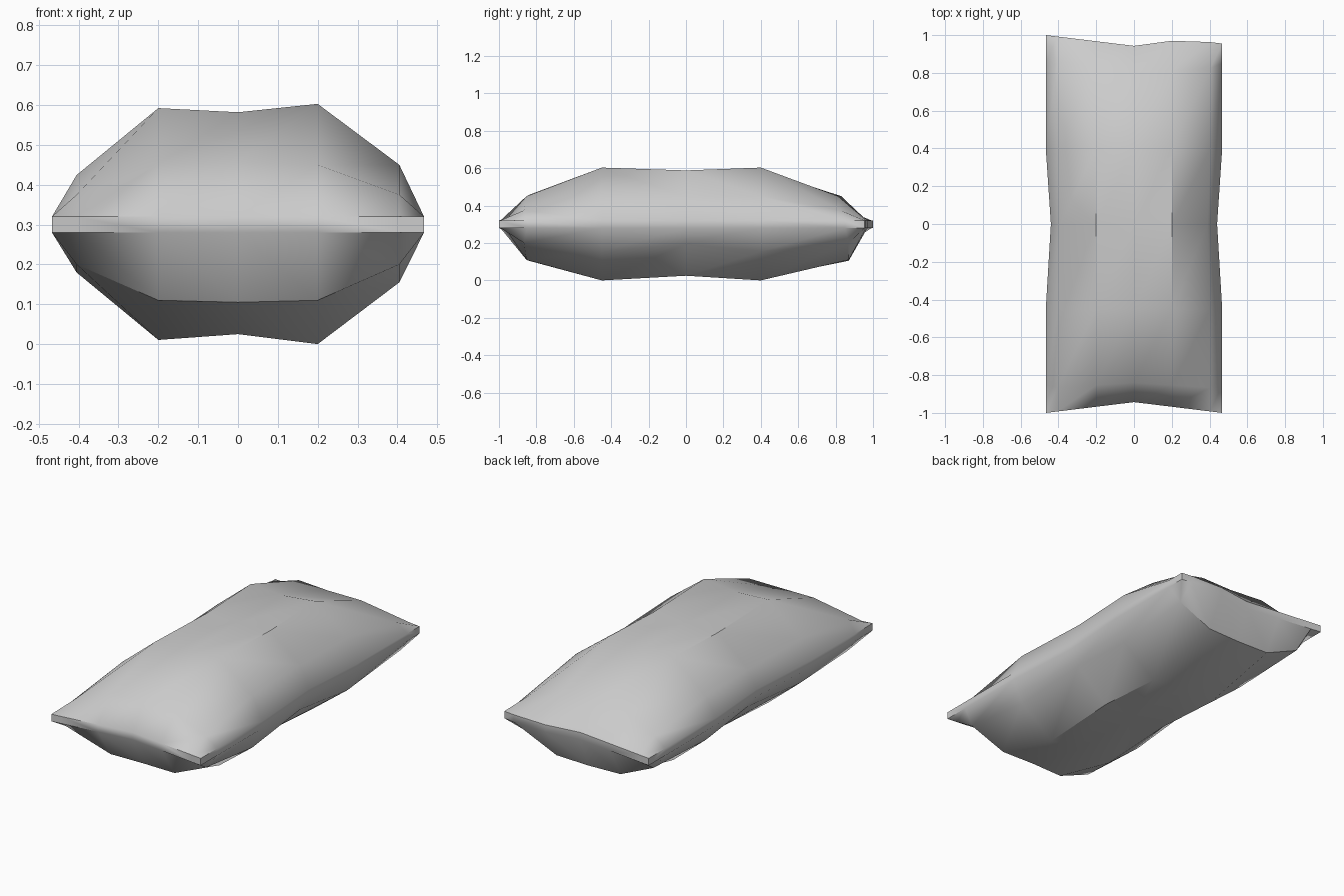
import bpy, bmesh

if "Cube" in bpy.data.objects:
    bpy.data.objects.remove(bpy.data.objects["Cube"])

MID = 0.30
# Puffiness of one quarter: rows run centre -> end seam, columns centre -> side seam
TOP = [[.282, .288, .145, .02],
       [.282, .303, .150, .02],
       [.157, .150, .075, .02],
       [.020, .020, .020, .02]]
BOTTOM = [[.275, .275, .105, .02],
          [.275, .300, .145, .02],
          [.195, .190, .100, .02],
          [.020, .020, .020, .02]]
XS = [0, .2, .405, .467]
LEFT = [1, .965, .83, 1]          # slightly flatter left half


def point(i, j, side):
    a, b = abs(i), abs(j)
    # Sides pinch in at the middle
    x = XS[a] - (.027 if a == 3 else .015 if a == 2 else 0) * (b == 0)
    # Ends bow inwards, with the back right corner pulled in
    t = XS[a] / XS[3]
    seam, inner = .943 + .057 * t, .84 + .03 * t
    if j > 0:
        if i > 0:
            seam = [.945, .97, .963, .955][a]
        inner = (.80 + (.03 if i > 0 else .07) * t) if side > 0 else .87
    y = [0, .43, inner, seam][b]
    if a == 3 and b == 2:
        y = .85
    if j > 0 and b == 1:
        y = .40
    if j < 0 and b == 1:
        y = .45
    h = (TOP if side > 0 else BOTTOM)[b][a]
    if i < 0 and b < 2:
        h *= LEFT[a]
    return (x if i > 0 else -x, y if j > 0 else -y, MID + side * h)


# Pillow: two puffed grids joined by a thin seam band
bm = bmesh.new()
R = range(-3, 4)
v = {(i, j, s): bm.verts.new(point(i, j, s)) for s in (1, -1) for i in R for j in R}
for s in (1, -1):
    for i in range(-3, 3):
        for j in range(-3, 3):
            bm.faces.new([v[i, j, s], v[i + 1, j, s], v[i + 1, j + 1, s], v[i, j + 1, s]])
for k in range(-3, 3):
    for e in (-3, 3):
        bm.faces.new([v[k, e, 1], v[k + 1, e, 1], v[k + 1, e, -1], v[k, e, -1]])
        bm.faces.new([v[e, k, 1], v[e, k + 1, 1], v[e, k + 1, -1], v[e, k, -1]])
bmesh.ops.recalc_face_normals(bm, faces=bm.faces)
mesh = bpy.data.meshes.new("pillow")
bm.to_mesh(mesh)
bm.free()
pillow = bpy.data.objects.new("pillow", mesh)
bpy.context.collection.objects.link(pillow)
bpy.context.view_layer.objects.active = pillow
pillow.select_set(True)
bpy.ops.object.shade_smooth_by_angle(angle=0.7)
